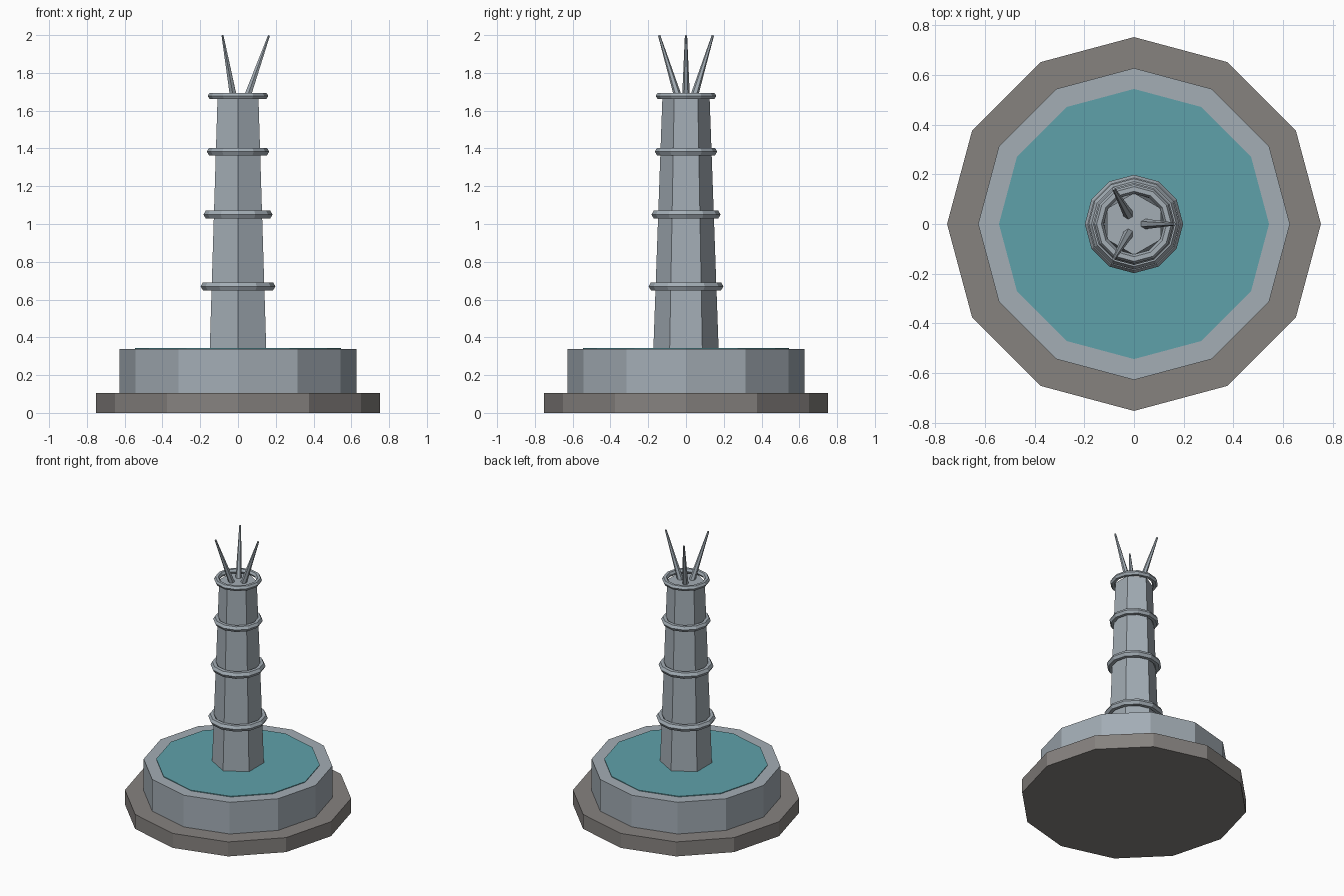
import bpy, math
from mathutils import Vector

if "Cube" in bpy.data.objects:
    bpy.data.objects.remove(bpy.data.objects["Cube"])


def material(name, srgb):
    m = bpy.data.materials.new(name)
    m.diffuse_color = [((c / 255 + 0.055) / 1.055) ** 2.4 for c in srgb] + [1]
    m.use_nodes = True
    m.node_tree.nodes["Principled BSDF"].inputs["Base Color"].default_value = m.diffuse_color
    return m


plinth_stone = material("brown grey stone", (134, 130, 127))
pale_stone = material("pale blue grey stone", (163, 173, 181))
water_teal = material("teal water", (95, 161, 170))


def finish(name, mat):
    ob = bpy.context.object
    ob.name = name
    ob.data.materials.append(mat)
    return ob


def drum(name, mat, sides, r1, r2, z1, z2, turn=0.0):
    bpy.ops.mesh.primitive_cone_add(
        vertices=sides, radius1=r1, radius2=r2, depth=z2 - z1,
        location=(0, 0, (z1 + z2) / 2), rotation=(0, 0, turn))
    return finish(name, mat)


# Stepped round base, with the pool filling the basin to the brim
drum("plinth", plinth_stone, 12, 0.753, 0.753, 0, 0.106)
drum("basin", pale_stone, 12, 0.628, 0.628, 0.106, 0.338)
drum("water", water_teal, 12, 0.544, 0.544, 0.334, 0.343)

# Tapered six-sided column, corners towards front and back
drum("column", pale_stone, 6, 0.173, 0.125, 0.33, 1.67)

# Bands around the column: height, outer radius, thickness radius
for i, (z, outer, r) in enumerate([(0.67, 0.198, 0.024), (1.05, 0.183, 0.024),
                                   (1.383, 0.165, 0.022), (1.678, 0.16, 0.019)]):
    bpy.ops.mesh.primitive_torus_add(
        major_segments=12, minor_segments=6, major_radius=outer - r,
        minor_radius=r, location=(0, 0, z))
    finish(f"band_{i + 1}", pale_stone)

# Three spikes splaying outwards from the column top
for i in range(3):
    a = i * math.tau / 3
    out = Vector((math.cos(a), math.sin(a), 0))
    base = out * 0.044 + Vector((0, 0, 1.66))
    tip = out * 0.164 + Vector((0, 0, 1.998))
    axis = tip - base
    bpy.ops.mesh.primitive_cone_add(
        vertices=6, radius1=0.021, radius2=0.006, depth=axis.length,
        location=(base + tip) / 2, rotation=(0, math.atan2(axis.xy.length, axis.z), a))
    finish(f"spike_{i + 1}", pale_stone)
